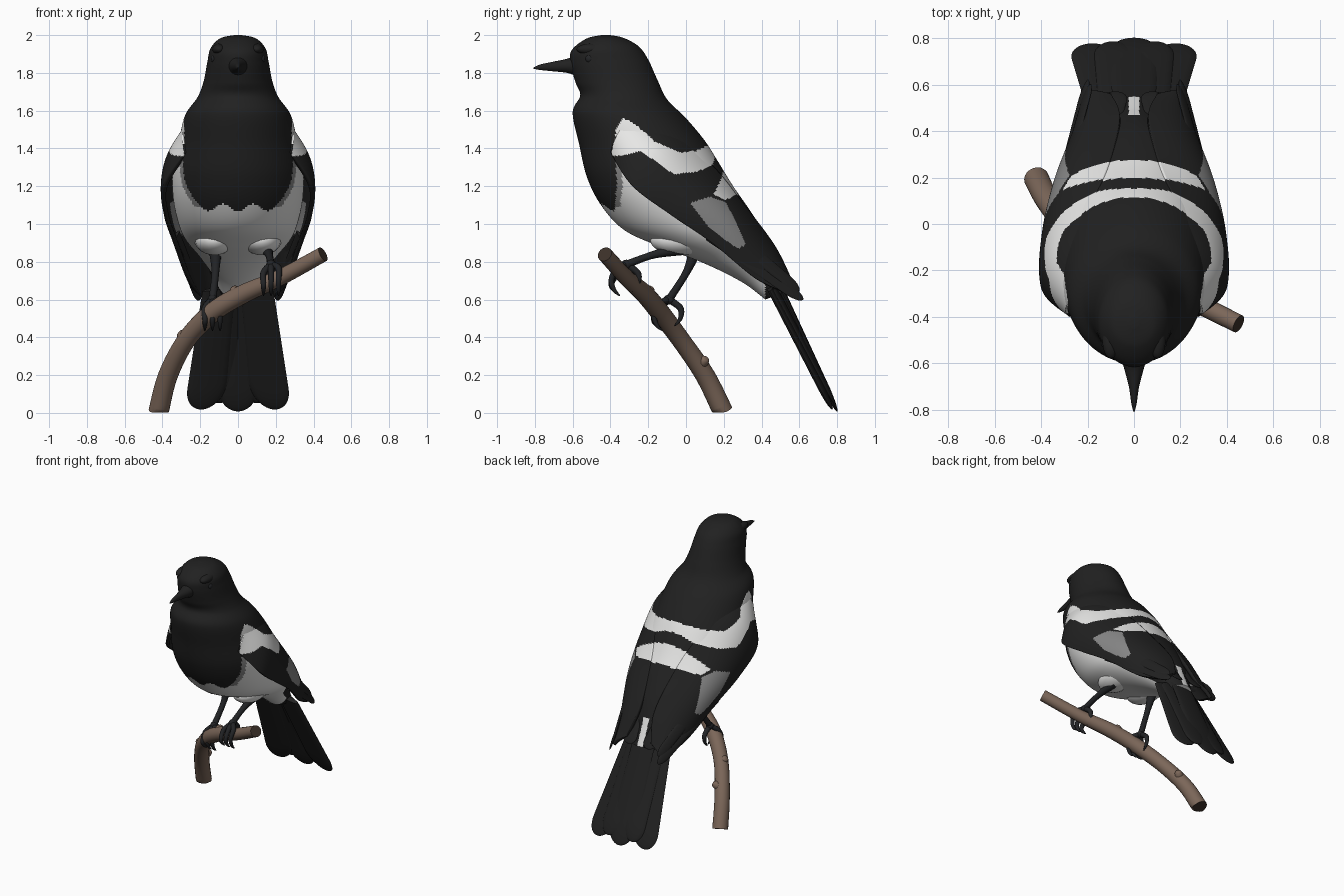
import bpy, bmesh, math
from mathutils import Vector as V

if "Cube" in bpy.data.objects:
    bpy.data.objects.remove(bpy.data.objects["Cube"])


def material(name, rgb):
    m = bpy.data.materials.new(name)
    m.diffuse_color = (*rgb, 1)
    m.use_nodes = True
    m.node_tree.nodes["Principled BSDF"].inputs["Base Color"].default_value = m.diffuse_color
    return m


BLACK = material("black_plumage", (0.015, 0.015, 0.015))
WHITE = material("white_plumage", (0.80, 0.80, 0.79))
GREY = material("grey_plumage", (0.24, 0.24, 0.24))
LEG = material("dark_leg", (0.016, 0.017, 0.019))
BARK = material("brown_bark", (0.20, 0.135, 0.10))
CUT = material("dark_branch_end", (0.045, 0.03, 0.022))


def finish(name, bm, mats, rule=None, angle=50):
    bmesh.ops.recalc_face_normals(bm, faces=bm.faces)
    if rule:
        for f in bm.faces:
            f.material_index = rule(f)
    me = bpy.data.meshes.new(name)
    bm.to_mesh(me)
    bm.free()
    for m in mats:
        me.materials.append(m)
    ob = bpy.data.objects.new(name, me)
    bpy.context.collection.objects.link(ob)
    bpy.ops.object.select_all(action='DESELECT')
    bpy.context.view_layer.objects.active = ob
    ob.select_set(True)
    bpy.ops.object.shade_smooth_by_angle(angle=math.radians(angle))
    return ob


def spline(keys, n):
    """Smooth curve through key tuples, n samples."""
    out = []
    for i in range(n):
        t = i / (n - 1) * (len(keys) - 1)
        k = min(int(t), len(keys) - 2)
        t -= k
        p = [keys[max(0, min(len(keys) - 1, k + d))] for d in (-1, 0, 1, 2)]
        out.append([b + 0.5 * t * (c - a + t * (2*a - 5*b + 4*c - d + t * (3*(b - c) + d - a)))
                    for a, b, c, d in zip(*p)])
    return out


def loft(name, rings, sides, mats, rule=None, angle=50):
    """Skin elliptical rings given as (centre, axis, axis)."""
    bm = bmesh.new()
    rows = []
    for c, a, b in rings:
        ts = [2 * math.pi * i / sides for i in range(sides)]
        rows.append([bm.verts.new(c + a * math.cos(t) + b * math.sin(t)) for t in ts])
    for r, q in zip(rows, rows[1:]):
        for i in range(sides):
            j = (i + 1) % sides
            bm.faces.new((r[i], r[j], q[j], q[i]))
    bm.faces.new(rows[0])
    bm.faces.new(rows[-1])
    return finish(name, bm, mats, rule, angle)


def tube(name, keys, n, sides, mats, rule=None):
    """Round tube through (x, y, z, radius) keys."""
    pts = spline(keys, n)
    rings = []
    for i, p in enumerate(pts):
        d = V(pts[min(i + 1, n - 1)][:3]) - V(pts[max(i - 1, 0)][:3])
        a = d.cross(V((0.3, 0.9, 0.2))).normalized()
        b = d.cross(a).normalized()
        rings.append((V(p[:3]), a * p[3], b * p[3]))
    return loft(name, rings, sides, mats, rule)


def feather(name, root, tip, w0, w1, side, thick=0.009, tail=0.17):
    """Flat blade with a rounded end; tail is the share of length that is rounded."""
    root, tip, side = V(root), V(tip), V(side).normalized()
    nrm = (tip - root).cross(side).normalized()
    rings = []
    for i in range(25):
        u = math.sin(i / 24 * math.pi / 2)
        k = math.sqrt(max(0.002, 1 - (max(0, u - 1 + tail) / tail) ** 2))
        rings.append((root.lerp(tip, u), side * (w0 + (w1 - w0) * u) * k, nrm * thick * k))
    return loft(name, rings, 16, [BLACK])


def ball(name, c, r, mat):
    bm = bmesh.new()
    bmesh.ops.create_uvsphere(bm, u_segments=20, v_segments=12, radius=1)
    for v in bm.verts:
        v.co = V(c) + V(a * b for a, b in zip(v.co, r))
    return finish(name, bm, [mat])


def inside(y, z, poly):
    hit = False
    for (a, b), (c, d) in zip(poly, poly[1:] + poly[:1]):
        if (b > z) != (d > z) and y < (c - a) * (z - b) / (d - b) + a:
            hit = not hit
    return hit


# Plumage markings as outlines in the side view (y, z)
UPPER_BAND = [(-.385, 1.36), (-.37, 1.5), (-.33, 1.56), (-.27, 1.53), (-.17, 1.43), (-.03, 1.37), (.06, 1.39),
              (.12, 1.42), (.2, 1.42), (.155, 1.36), (.14, 1.31), (.05, 1.27), (-.07, 1.26), (-.15, 1.32),
              (-.24, 1.38), (-.33, 1.36)]
LOWER_BAND = [(.2, 1.285), (.3, 1.3), (.33, 1.16), (.28, 1.16), (.2, 1.12), (.14, 1.15)]
GREY_PATCH = [(.02, 1.11), (.12, 1.14), (.2, 1.11), (.24, 1.04), (.31, .89), (.27, .87), (.12, .98)]
GREY_RIM = [(-.375, 1.42), (-.345, 1.42), (-.335, 1.2), (-.35, 1.09), (-.38, 1.09), (-.365, 1.2)]
BELLY = [(-.35, 1.5), (-.36, 1.2), (-.38, 1.09), (-.6, 1.075), (-.6, .5), (.42, .5), (.42, .67), (.25, .85),
         (0, 1.1), (-.2, 1.3), (-.33, 1.5)]


def wing_rule(f):
    c = f.calc_center_median()
    if inside(c.y, c.z, UPPER_BAND) or inside(c.y, c.z, LOWER_BAND):
        return 1
    return 2 if inside(c.y, c.z, GREY_PATCH) else 0


def body_rule(f):
    c = f.calc_center_median()
    if abs(c.x) < 0.023 and c.y > 0.47 and c.z > 0.6:
        return 1
    if inside(c.y, c.z, GREY_RIM):
        return 2
    if inside(c.y, c.z + 0.02 * math.cos(c.x * 40), BELLY):
        return 1
    return wing_rule(f)


# Body and head: front (y, z), back (y, z), half width
body = [(-.45, 2.0, -.40, 2.0, .02), (-.53, 1.98, -.33, 1.985, .095), (-.605, 1.92, -.25, 1.94, .145),
        (-.612, 1.85, -.20, 1.87, .162), (-.585, 1.75, -.15, 1.76, .182), (-.56, 1.68, -.10, 1.66, .215),
        (-.60, 1.59, 0, 1.56, .28), (-.565, 1.42, .10, 1.44, .315), (-.525, 1.25, .17, 1.33, .345),
        (-.45, 1.10, .25, 1.2, .345), (-.33, .97, .34, 1.07, .32), (-.15, .885, .41, .96, .28),
        (.10, .79, .46, .86, .20), (.30, .69, .50, .76, .13), (.42, .60, .55, .65, .09)]
rings = []
for fy, fz, by, bz, w in spline(body, 200):
    f, b = V((0, fy, fz)), V((0, by, bz))
    rings.append(((f + b) / 2, (b - f) / 2, V((w, 0, 0))))
loft("body", rings, 176, [BLACK, WHITE, GREY], body_rule)

# Beak, with height tapering to the tip
beak = [(-.56, 1.84, .06, .07), (-.62, 1.838, .043, .04), (-.70, 1.834, .022, .026), (-.77, 1.83, .012, .015),
        (-.808, 1.825, .003, .003)]
loft("beak", [(V((0, y, z)), V((w, 0, 0)), V((0, 0, h))) for y, z, w, h in spline(beak, 20)], 20, [BLACK])

# Eyes, low brows and white thigh tufts
for s, side in ((-1, "left"), (1, "right")):
    ball("eye_" + side, (s * .127, -.51, 1.875), (.016, .022, .022), LEG)
    ball("brow_" + side, (s * .10, -.50, 1.925), (.036, .08, .03), BLACK)
    ball("thigh_" + side, (s * .125, -.03, .915), (.105, .16, .08), WHITE)

# Folded wings: lower edge, control point and upper edge at stations along the length
wing = [(.27, -.39, 1.38, .31, -.37, 1.50, .23, -.27, 1.57),
        (.385, -.28, 1.20, .405, -.18, 1.42, .235, -.04, 1.44),
        (.38, -.08, 1.05, .42, .02, 1.25, .15, .14, 1.295),
        (.33, .14, .90, .37, .25, 1.07, .09, .30, 1.095),
        (.26, .37, .71, .26, .44, .86, .06, .46, .88),
        (.20, .57, .62, .17, .57, .66, .10, .55, .70)]
bm = bmesh.new()
rows = []
for p in spline(wing, 140):
    a, b, c = V(p[:3]), V(p[3:6]), V(p[6:])
    rows.append([bm.verts.new(a * (1-t)**2 + b * 2*t*(1-t) + c * t*t) for t in [i / 64 for i in range(65)]])
for r, q in zip(rows, rows[1:]):
    for i in range(64):
        bm.faces.new((r[i], r[i + 1], q[i + 1], q[i]))
wings = finish("wings", bm, [BLACK, WHITE, GREY], wing_rule)
sol = wings.modifiers.new("thickness", 'SOLIDIFY')
sol.thickness, sol.offset = 0.025, 0
wings.modifiers.new("mirror", 'MIRROR')

# Long flight feathers at the wing ends
for s, side in ((-1, "left"), (1, "right")):
    chord = (-s * .45, .35, .6)
    feather("flight_feather_low_" + side, (s * .33, .12, .94), (s * .20, .62, .60), .035, .035, chord)
    feather("flight_feather_mid_" + side, (s * .29, .24, .95), (s * .19, .60, .645), .04, .035, chord)
    feather("flight_feather_top_" + side, (s * .14, .35, .96), (s * .08, .57, .66), .06, .06, (1, 0, 0))

# Tail fan: root x, tip x, forward drop, tip height, tip half width, arched towards the sides
for x0, x1, y, z, w in ((0, 0, 0, 0, .11), (.06, .09, -.022, .045, .09), (.10, .178, -.035, .012, .112)):
    for s in ((-1, 1) if x0 else (1,)):
        feather("tail_feather", (s * x0, .49 + y * 1.3, .68 + y * .5), (s * x1, .80 + y * .7, .008 + z), .09, w,
                (1, 0, -s * (.2 if x0 else 0)), .017, .2)

# Branch with dark cut ends and knots
branch = [(-.42, .195, .008, .054), (-.37, .10, .2, .052), (-.27, -.03, .39, .05), (-.13, -.14, .535, .052),
          (.03, -.22, .63, .05), (.22, -.315, .715, .043), (.45, -.43, .84, .04)]
ob = tube("branch", branch, 50, 20, [BARK, CUT], lambda f: 1 if len(f.verts) > 4 else 0)
for v in ob.data.vertices:
    v.co.z = max(v.co.z, 0.003)
for c, d in (((-.35, .07, .25), (.04, .03, .03)), ((-.27, -.03, .39), (-.035, .0, .03)),
             ((.0, -.21, .61), (-.02, .02, .045))):
    c, d = V(c), V(d)
    tube("branch_knot", [(*c, .04), (*(c + d), .026), (*(c + d * 1.25), .014)], 6, 12, [BARK])

# Legs, toes and claws gripping the branch
legs = (("left", (-.12, .05, .86), (-.12, .00, .74), (-.135, -.09, .60)),
        ("right", (.15, -.02, .87), (.165, -.18, .835), (.175, -.315, .785)))
for side, hip, knee, foot in legs:
    tube("leg_" + side, [(*hip, .035), (*knee, .02), (*foot, .021)], 12, 12, [LEG])
    ball("ankle_" + side, foot, (.026, .03, .026), LEG)
    x, y, z = foot
    for k in (-1, 0, 1):
        tx = x + k * .04
        tube("toe_" + side, [(x, y, z, .018), (tx, y - .045, z - .03 + k * .012, .017),
                             (tx, y - .08, z - .09 + k * .012, .015), (tx, y - .065, z - .135, .011),
                             (tx, y - .035, z - .165, .003)], 16, 10, [LEG])
    tube("back_toe_" + side, [(x, y, z, .018), (x, y + .06, z - .045, .017), (x, y + .06, z - .10, .012),
                              (x, y + .03, z - .14, .003)], 14, 10, [LEG])
